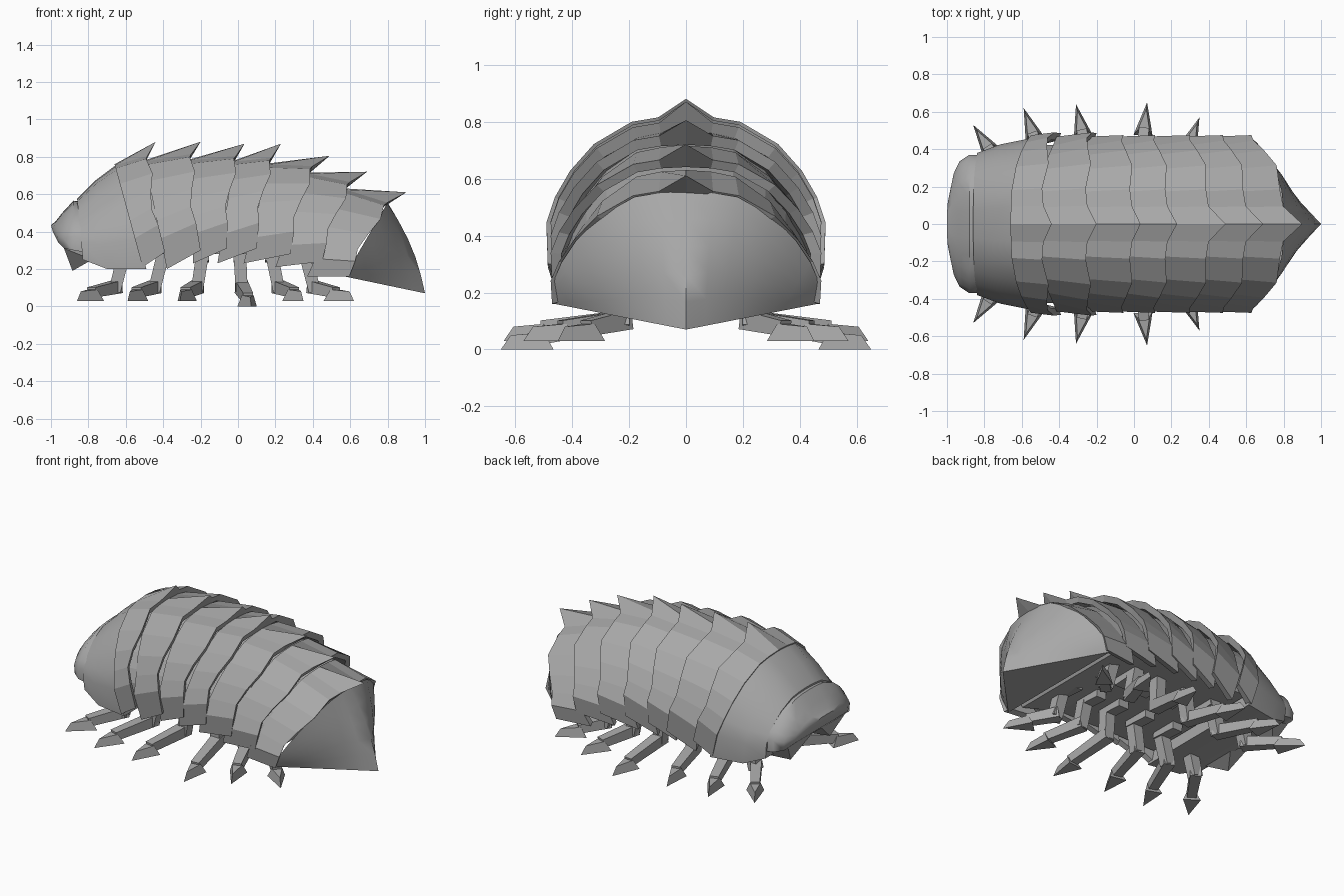
import bpy, bmesh, math
from mathutils import Vector

cube = bpy.data.objects.get("Cube")
if cube:
    bpy.data.objects.remove(cube, do_unlink=True)

grey = bpy.data.materials.new("shell_grey")
grey.use_nodes = True
grey.diffuse_color = (0.39, 0.39, 0.39, 1)
grey.node_tree.nodes["Principled BSDF"].inputs["Base Color"].default_value = (0.39, 0.39, 0.39, 1)

# Half arch from crown to hem: (width fraction, height fraction)
ARCH = [(0, 1), (.2, .99), (.39, .96), (.66, .81), (.83, .63), (.94, .45), (1, .28), (.99, 0)]
# Wavy rear hem of each plate
WAVE = [0, 0, -.01, .01, -.015, -.03, -.01, 0]


def make(name, verts, faces, smooth=None):
    bm = bmesh.new()
    vs = [bm.verts.new(v) for v in verts]
    for f in faces:
        bm.faces.new([vs[i] for i in f])
    bmesh.ops.remove_doubles(bm, verts=bm.verts, dist=1e-5)
    bmesh.ops.recalc_face_normals(bm, faces=bm.faces)
    mesh = bpy.data.meshes.new(name)
    bm.to_mesh(mesh)
    bm.free()
    mesh.materials.append(grey)
    ob = bpy.data.objects.new(name, mesh)
    bpy.context.collection.objects.link(ob)
    if smooth:
        bpy.ops.object.select_all(action='DESELECT')
        ob.select_set(True)
        bpy.context.view_layer.objects.active = ob
        bpy.ops.object.shade_smooth_by_angle(angle=math.radians(smooth))


def arch(top, hem, width, wave=False, spike=None, power=1, flare=1):
    """Full arch of points leaning from the hem to the crown."""
    half = []
    for i, (w, h) in enumerate(ARCH):
        h = h ** power
        x = hem[0] + (top[0] - hem[0]) * h + (WAVE[i] if wave else 0)
        y = w * width * (flare if i == 6 else 1)
        half.append(Vector((x, y, hem[1] + (top[1] - hem[1]) * h)))
    if spike:
        half[0] = Vector((spike[0], 0, spike[1]))
    return [Vector((p.x, -p.y, p.z)) for p in reversed(half[1:])] + half


def shrink(ring, s, dx=0):
    return [Vector((p.x + dx, p.y * s, .3 + (p.z - .3) * s)) for p in ring]


def loft(name, rings, tube=True, smooth=None):
    """Skin rings; a tube closes each ring, otherwise the list of rings is cyclic."""
    n, m = len(rings[0]), len(rings)
    verts = [p for r in rings for p in r]
    faces = []
    for r in range(m - 1 if tube else m):
        for i in range(n if tube else n - 1):
            a, b, j = r * n, (r + 1) % m * n, (i + 1) % n
            faces.append((a + i, a + j, b + j, b + i))
    if tube:
        faces += [tuple(range(n)), tuple(range((m - 1) * n, m * n))]
    else:
        faces += [tuple(r * n for r in range(m)), tuple(r * n + n - 1 for r in range(m))]
    make(name, verts, faces, smooth)


# Back plates: front crown, front hem, rear crown, rear hem, spike tip, roundness
PLATES = [
    ((-.66, .76), (-.51, .21), (-.485, .81), (-.39, .29), (-.44, .88), 1),
    ((-.50, .78), (-.38, .20), (-.25, .82), (-.20, .30), (-.20, .88), 1),
    ((-.26, .785), (-.24, .23), (-.01, .81), (-.06, .31), (.035, .87), 1),
    ((-.02, .78), (-.11, .23), (.18, .80), (.10, .31), (.23, .87), 1),
    ((.17, .765), (.03, .23), (.40, .755), (.28, .28), (.49, .805), 1.08),
    ((.385, .715), (.20, .21), (.60, .67), (.45, .24), (.69, .72), 1.15),
    ((.58, .63), (.37, .16), (.80, .56), (.595, .16), (.90, .61), 1.25),
]
core = []
for i, (ft, fh, rt, rh, tip, power) in enumerate(PLATES):
    # Crown tucks under the plate ahead, flanks stay wide and the hem turns in
    front = arch(ft, fh, .445 if i else .465, power=power, flare=1.05 if i else 1.02)
    width = .49 if i < 2 else .475
    rear = arch(rt, rh, width, True, tip, power)
    inner_rear = shrink(arch(rt, rh, width, True, power=power), .92, -.015)
    loft("back_plate_%d" % (i + 1), [front, rear, inner_rear, shrink(front, .92, .01)], tube=False)
    core.append(shrink(arch(ft, (fh[0], .28), .45, power=power), .94, .01))
core[-1] = arch((.7, .56), (.5, .2), .42, power=1.25)
loft("body_core", core)

# Neck shield and rounded head
loft("neck_shield", [
    arch((-.64, .765), (-.49, .2), .462),
    arch((-.76, .675), (-.70, .2), .425),
    arch((-.86, .575), (-.83, .25), .38)], smooth=40)
loft("head", [
    arch((-.82, .56), (-.82, .29), .37),
    arch((-.88, .565), (-.88, .30), .37),
    arch((-.94, .50), (-.93, .31), .335),
    arch((-.975, .455), (-.96, .34), .27),
    arch((-1, .435), (-.99, .40), .13)], smooth=50)

# Pointed jaw flaps under the head
for side, label in ((1, "left"), (-1, "right")):
    pts = [(-.93, .05, .31), (-.93, .29, .31), (-.78, .05, .25), (-.78, .33, .25),
           (-.80, .2, .32), (-.885, .2, .19)]
    make("jaw_" + label, [(x, y * side, z) for x, y, z in pts],
         [(0, 1, 5), (1, 3, 5), (3, 2, 5), (2, 0, 5), (0, 1, 4), (1, 3, 4), (3, 2, 4), (2, 0, 4)])

# Tail shield sweeping from the last arch down to a pointed rear edge
rim = arch((.80, .555), (.57, .16), .465, power=1.25)
rear_tip, rows = Vector((1, 0, .07)), []
for r in range(6):
    t, row = r / 5, []
    for i, p in enumerate(rim):
        k = abs(i - 7) / 7
        corner = rim[-1] if i > 7 else rim[0]
        bulge = math.sin(t * math.pi) * .03 * (1 - k)
        row.append(p.lerp(rear_tip.lerp(corner, k), t) + Vector((bulge, 0, 0)))
    rows.append(row)
n = len(rim)
tail_faces = [(r * n + i, r * n + i + 1, r * n + n + i + 1, r * n + n + i)
              for r in range(5) for i in range(1, n - 2)]
for a, b in ((0, 1), (n - 1, n - 2)):
    tail_faces += [(a, r * n + b, r * n + n + b) for r in range(5)]
tail_faces += [(0,) + tuple(range(5 * n + 1, 6 * n - 1)) + (n - 1,)]
make("tail_shield", [p for row in rows for p in row], tail_faces, smooth=50)


def limb(a, b, wa, wb):
    """Square bar between two points."""
    d = (b - a).normalized()
    u = d.cross(Vector((0, 0, 1)) if abs(d.z) < .7 else Vector((0, 1, 0))).normalized()
    v = d.cross(u)
    return [p + (u * s + v * t) * w for p, w in ((a, wa), (b, wb))
            for s, t in ((-1, -1), (1, -1), (1, 1), (-1, 1))]


BOX = [(0, 1, 2, 3), (4, 5, 6, 7), (0, 1, 5, 4), (1, 2, 6, 5), (2, 3, 7, 6), (3, 0, 4, 7)]
WEDGE = [(0, 1, 2), (3, 4, 5), (0, 1, 4, 3), (1, 2, 5, 4), (2, 0, 3, 5)]

# Legs: hip x, knee x, foot tip x, foot tip y, sole height
LEGS = [(-.61, -.66, -.86, .53, .03), (-.40, -.45, -.59, .62, .03), (-.19, -.22, -.31, .64, .03),
        (.01, .02, .07, .65, 0), (.18, .22, .35, .57, .03), (.36, .41, .62, .45, .03)]
UP = Vector((0, 0, 1))
for side, label in ((1, "left"), (-1, "right")):
    for i, (hx, kx, tx, ty, sole) in enumerate(LEGS):
        root = Vector((hx, side * .08, .27))
        hip, knee = Vector((hx, side * .23, .28)), Vector((kx, side * .23, .105))
        tip = Vector((tx, side * ty, sole))
        out = Vector((tx - kx, side * (ty - .23), 0)).normalized()
        ankle = tip - out * .14 + UP * .045
        name = "leg_%s_%d" % (label, i + 1)
        make(name + "_hip", limb(root, hip + Vector((0, side * .03, 0)), .035, .035), BOX)
        make(name + "_upper", limb(hip, knee - UP * .025, .034, .032), BOX)
        make(name + "_lower", limb(knee - out * .025, ankle, .034, .027), BOX)
        # Flat-soled pointed foot with a smaller top
        across = Vector((-out.y, out.x, 0)) * .052
        base, crown = tip - out * .18, tip - out * .15 + UP * .06
        make(name + "_foot", [base + across, base - across, tip,
                              crown + across * .6, crown - across * .6, tip - out * .035 + UP * .05], WEDGE)
